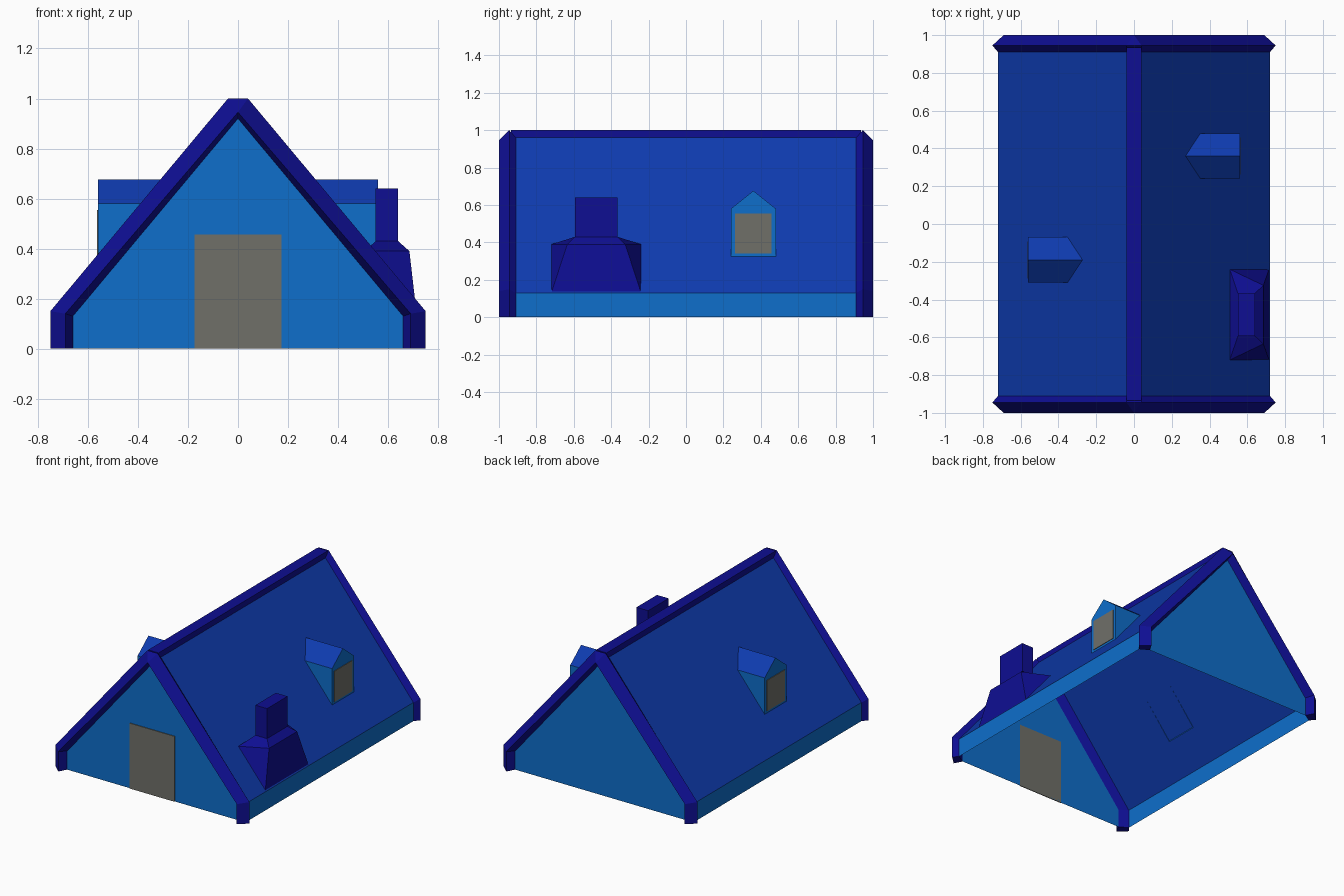
import bpy, bmesh

if "Cube" in bpy.data.objects:
    bpy.data.objects.remove(bpy.data.objects["Cube"])


def material(name, rgb):
    m = bpy.data.materials.new(name)
    lin = [((c / 255 + 0.055) / 1.055) ** 2.4 if c > 10 else c / 255 / 12.92 for c in rgb]
    m.diffuse_color = (*lin, 1)
    m.use_nodes = True
    m.node_tree.nodes["Principled BSDF"].inputs["Base Color"].default_value = m.diffuse_color
    return m


TRIM = material("navy trim", (14, 14, 146))
ROOF = material("royal blue roof", (14, 59, 175))
WALL = material("bright blue wall", (14, 110, 203))
PANEL = material("warm grey panel", (112, 112, 105))


def build(name, verts, faces, mats, indices=None, recalc=True):
    """Make an object from a few points, merging doubled points."""
    me = bpy.data.meshes.new(name)
    me.from_pydata(verts, [], faces)
    for m in mats:
        me.materials.append(m)
    if indices:
        for p, i in zip(me.polygons, indices):
            p.material_index = i
    bm = bmesh.new()
    bm.from_mesh(me)
    bmesh.ops.remove_doubles(bm, verts=bm.verts, dist=1e-4)
    if recalc:
        bmesh.ops.recalc_face_normals(bm, faces=bm.faces)
    bm.to_mesh(me)
    bm.free()
    ob = bpy.data.objects.new(name, me)
    bpy.context.collection.objects.link(ob)
    return ob


def box(name, lo, hi, mat):
    v = [(x, y, z) for x in (lo[0], hi[0]) for y in (lo[1], hi[1]) for z in (lo[2], hi[2])]
    f = [(0, 1, 3, 2), (4, 6, 7, 5), (0, 4, 5, 1), (2, 3, 7, 6), (0, 2, 6, 4), (1, 5, 7, 3)]
    return build(name, v, f, [mat])


def arch(y, x, eave, top, ridge):
    """A-frame outline at depth y: foot, eave, ridge, ridge, eave, foot."""
    return [(-x, y, 0), (-x, y, eave), (-top, y, ridge),
            (top, y, ridge), (x, y, eave), (x, y, 0)]


X, EAVE, RX, RIDGE, YA, YG = 0.72, 0.13, 0.04, 0.96, 0.91, 0.945
SLOPE = (RIDGE - EAVE) / (X - RX)


def roof_x(z):
    return X - (z - EAVE) / SLOPE


# Roof slopes and low side walls (open underneath), one strip around the profile
front, back = arch(-YA, X, EAVE, RX, RIDGE), arch(YA, X, EAVE, RX, RIDGE)
strip = [(i, i + 6, i + 7, i + 1) for i in (0, 1, 3, 4)]
build("roof_and_side_walls", front + back, strip, [WALL, ROOF], [0, 1, 1, 0], recalc=False)

# Ridge beam
box("ridge_beam", (-RX, -0.935, RIDGE - 0.01), (RX, 0.935, 1.0), TRIM)

# Gable walls and bevelled gable trim at both ends
for s, end in ((-1, "front"), (1, "back")):
    gable = [(-0.66, s * YG, 0), (-0.66, s * YG, EAVE), (0, s * YG, 0.92),
             (0.66, s * YG, EAVE), (0.66, s * YG, 0)]
    order = (0, 1, 2, 3, 4) if s > 0 else (4, 3, 2, 1, 0)
    build(end + "_gable_wall", gable, [order], [WALL], recalc=False)

    rings = [arch(s * YA, X, EAVE, RX, RIDGE), arch(s * YG, 0.75, 0.15, RX, 1.0),
             arch(s * 1.0, 0.69, 0.14, 0, 0.945), arch(s * YG, 0.66, EAVE, 0, 0.92)]
    faces = [(r * 6 + i, r * 6 + i + 1, (r + 1) % 4 * 6 + i + 1, (r + 1) % 4 * 6 + i)
             for r in range(4) for i in range(5)]
    faces += [(0, 6, 12, 18), (5, 11, 17, 23)]
    # faces whose edge collapses at the ridge point become triangles or vanish
    pts = sum(rings, [])
    clean = []
    for f in faces:
        keep = []
        for k in f:
            if all(pts[k] != pts[j] for j in keep):
                keep.append(k)
        if len(keep) > 2:
            clean.append(keep)
    build(end + "_gable_trim", pts, clean, [TRIM])

# Door panel on the front gable
box("door", (-0.173, -YG - 0.005, 0), (0.173, -YG, 0.457), PANEL)

# Dormers: wedges cut off by the roof slope, each with a window plate
for s, yc, side in ((1, 0.36, "right"), (-1, -0.19, "left")):
    w, xf, low, eave, peak = 0.12, 0.56, 0.32, 0.58, 0.676
    v = []
    for y in (-w, w):
        v += [(s * xf, yc + y, low), (s * xf, yc + y, eave), (s * roof_x(eave), yc + y, eave)]
    v += [(s * xf, yc, peak), (s * roof_x(peak), yc, peak)]
    f = [(0, 3, 4, 6, 1), (0, 1, 2), (3, 5, 4), (1, 6, 7, 2), (4, 5, 7, 6)]
    build(side + "_dormer", v, f, [WALL, ROOF], [0, 0, 0, 1, 1])
    a, b = sorted((s * xf, s * (xf + 0.004)))
    box(side + "_dormer_window", (a, yc - 0.098, 0.34), (b, yc + 0.098, 0.555), PANEL)

# Chimney: sloped base leaning on the roof, hipped shoulder, square stack
yc = -0.48
xb = roof_x(0.39)


def level(x0, x1, w0, w1, z):
    return [(x0, yc - w0, z), (x1, yc - w1, z), (x1, yc + w1, z), (x0, yc + w0, z)]


v = (level(xb, 0.685, 0.24, 0.155, 0.39) + level(0.55, 0.64, 0.113, 0.113, 0.43)
     + level(0.55, 0.64, 0.113, 0.113, 0.64))
v += [(0.715, yc - 0.24, EAVE), (0.715, yc + 0.24, EAVE)]
f = [(r + i, r + (i + 1) % 4, r + 4 + (i + 1) % 4, r + 4 + i) for r in (0, 4) for i in range(4)]
f += [(8, 9, 10, 11), (12, 13, 2, 1), (12, 1, 0), (13, 3, 2)]
build("chimney", v, f, [TRIM])
